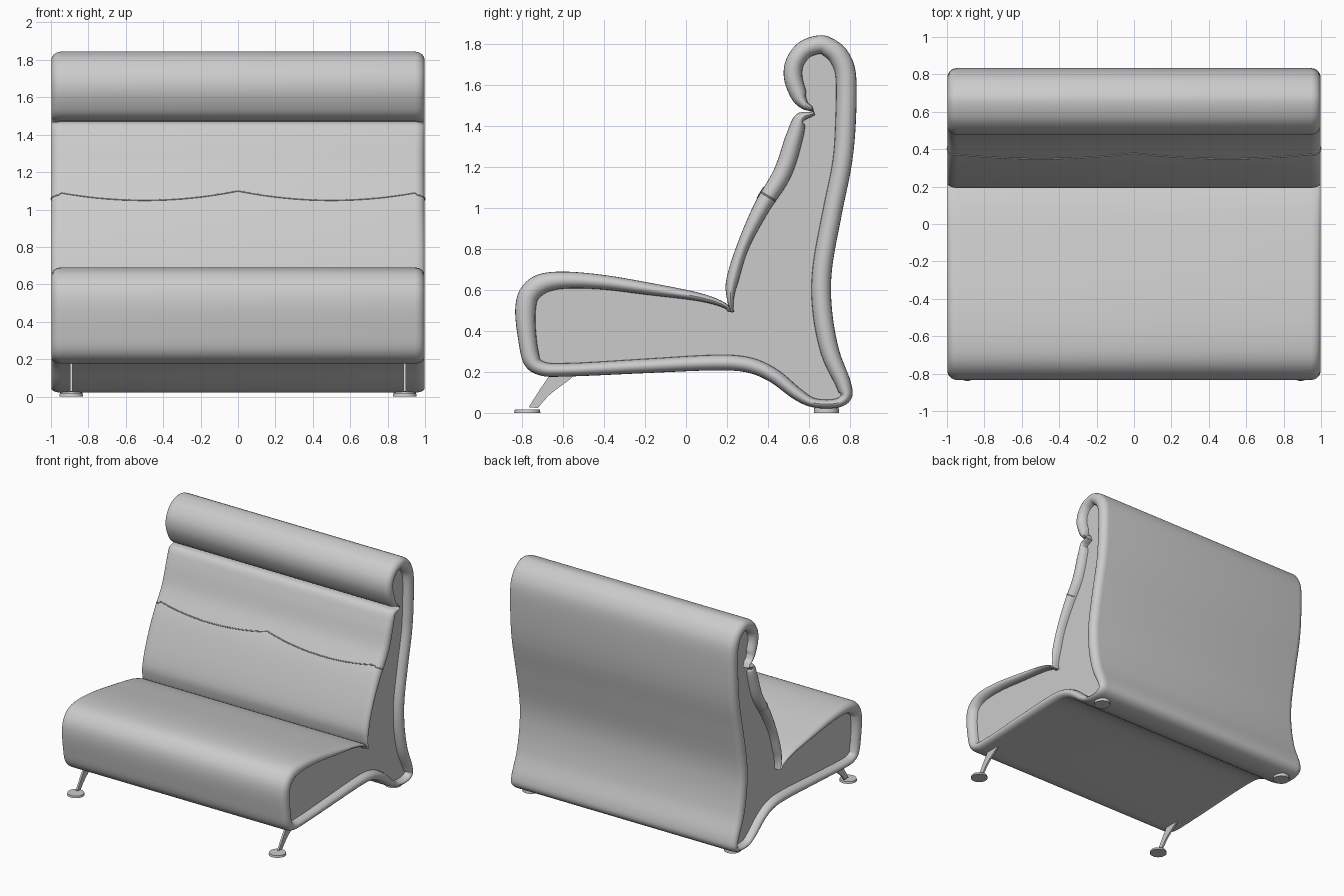
import bpy, bmesh, math
from mathutils import Vector, Matrix

cube = bpy.data.objects.get("Cube")
if cube:
    bpy.data.objects.remove(cube, do_unlink=True)

grey = bpy.data.materials.new("soft grey")
grey.use_nodes = True
colour = (0.6, 0.6, 0.6, 1)
grey.diffuse_color = colour
grey.node_tree.nodes["Principled BSDF"].inputs["Base Color"].default_value = colour


def finish(bm, name, mirror=True):
    """Turn a bmesh into a smooth, mirrored object."""
    bmesh.ops.recalc_face_normals(bm, faces=bm.faces)
    mesh = bpy.data.meshes.new(name)
    bm.to_mesh(mesh)
    bm.free()
    mesh.materials.append(grey)
    obj = bpy.data.objects.new(name, mesh)
    bpy.context.collection.objects.link(obj)
    if mirror:
        obj.modifiers.new("Mirror", "MIRROR")
    bpy.ops.object.select_all(action="DESELECT")
    obj.select_set(True)
    bpy.context.view_layer.objects.active = obj
    bpy.ops.object.shade_smooth_by_angle(angle=math.radians(40))
    return obj


def spline(points, steps=6):
    """Catmull-Rom curve through the points, without the last one."""
    pts = [Vector(p) for p in points]
    pts = [2 * pts[0] - pts[1]] + pts + [2 * pts[-1] - pts[-2]]
    out = []
    for a, b, c, d in zip(pts, pts[1:], pts[2:], pts[3:]):
        for i in range(steps):
            t = i / steps
            out.append(0.5 * (2 * b + (c - a) * t + (2 * a - 5 * b + 4 * c - d) * t * t
                              + (3 * b - a - 3 * c + d) * t ** 3))
    return out


# Side profile: y, z and the width of the padded rim at that point
seat_notch = (.222, .49, .012)
neck_notch = (.62, 1.472, .02)
shell = [seat_notch, (.195, .535, .025), (.07, .585, .04), (-.18, .636, .06),
         (-.42, .676, .072), (-.615, .69, .085), (-.737, .67, .1), (-.81, .603, .1),
         (-.834, .505, .1), (-.82, .36, .09), (-.79, .237, .085), (-.713, .183, .07),
         (-.567, .178, .065), (-.18, .195, .07), (.114, .207, .075), (.285, .2, .075),
         (.406, .154, .07), (.528, .066, .06), (.625, .026, .045), (.747, .027, .045),
         (.808, .07, .06), (.805, .15, .075), (.747, .31, .09), (.713, .505, .095),
         (.713, .7, .095), (.761, .97, .095), (.81, 1.215, .095), (.83, 1.43, .1),
         (.83, 1.655, .1), (.79, 1.766, .1), (.722, 1.825, .095), (.65, 1.844, .09),
         (.552, 1.81, .09), (.489, 1.727, .09), (.479, 1.63, .09), (.518, 1.53, .08),
         (.567, 1.485, .05), neck_notch]
backrest = [neck_notch, (.538, 1.458, .06), (.489, 1.36, .085), (.43, 1.19, .09),
            (.333, 1.02, .08), (.25, .824, .06), (.197, .653, .06), (.2, .555, .035),
            seat_notch]
loop = spline(shell) + spline(backrest)
count = len(loop)
normals = []
for i in range(count):
    t = loop[(i + 1) % count] - loop[i - 1]
    normals.append(Vector((-t.y, t.x)).normalized())

EDGE, ROLL = .945, .053


def rim(i, angle):
    """Point on the rounded rim; angle 0 is the outer skin, pi the side panel."""
    inset = loop[i].z / 2 * (1 - math.cos(angle))
    y, z = loop[i].xy + normals[i] * inset
    return Vector((EDGE + ROLL * math.sin(angle), y, z))


# Upholstered body: skin, rolled rim and recessed side panel
bm = bmesh.new()
rings = [[bm.verts.new((0, p.x, p.y)) for p in loop]]
for k in range(11):
    rings.append([bm.verts.new(rim(i, math.pi * k / 10)) for i in range(count)])
for a, b in zip(rings, rings[1:]):
    for i in range(count):
        j = (i + 1) % count
        bm.faces.new((a[i], a[j], b[j], b[i]))
bm.faces.new(rings[-1])
finish(bm, "upholstered_body")


# Scalloped seam across the backrest, wrapped around the rim
def back_y(z):
    pts = loop[-6 * (len(backrest) - 1):]
    for p, q in zip(pts[6:], pts[7:]):
        if q.y <= z <= p.y:
            return p.x + (q.x - p.x) * (p.y - z) / (p.y - q.y)
    return pts[-1].x


path = []
for k in range(41):
    x = EDGE * k / 40
    z = 1.05 + .05 * (2 * x - 1) ** 2
    path.append(Vector((x, back_y(z), z)))
start = count - 6 * (len(backrest) - 1)
near = min(range(start, count), key=lambda i: abs(loop[i].y - path[-1].z))
path += [rim(near, math.pi * k / 10) for k in range(1, 10)]
curve = bpy.data.curves.new("backrest_seam", "CURVE")
curve.dimensions = "3D"
curve.bevel_depth = .004
curve.bevel_resolution = 1
line = curve.splines.new("POLY")
line.points.add(len(path) - 1)
for point, co in zip(line.points, path):
    point.co = (*co, 1)
curve.materials.append(grey)
seam = bpy.data.objects.new("backrest_seam", curve)
bpy.context.collection.objects.link(seam)
seam.modifiers.new("Mirror", "MIRROR")

# Curved front legs, flat blades
LEG_X = .892
front = spline([(-.65, .22, 0), (-.674, .173, 0), (-.713, .115, 0), (-.78, .01, 0)])
rear = spline([(-.53, .22, 0), (-.557, .173, 0), (-.664, .09, 0), (-.735, .01, 0)])
bm = bmesh.new()
outline = [bm.verts.new((LEG_X - .007, p.x, p.y)) for p in front + rear[::-1]]
blade = bm.faces.new(outline)
extruded = bmesh.ops.extrude_face_region(bm, geom=[blade])["geom"]
bmesh.ops.translate(bm, vec=(.014, 0, 0),
                    verts=[v for v in extruded if isinstance(v, bmesh.types.BMVert)])
finish(bm, "front_legs")

# Round foot pads
for name, y, radius, height in (("front_feet", -.775, .064, .016),
                                ("rear_feet", .686, .062, .03)):
    bm = bmesh.new()
    bmesh.ops.create_cone(bm, cap_ends=True, segments=32, radius1=radius,
                          radius2=radius * .95, depth=height,
                          matrix=Matrix.Translation((LEG_X, y, height / 2)))
    finish(bm, name)
